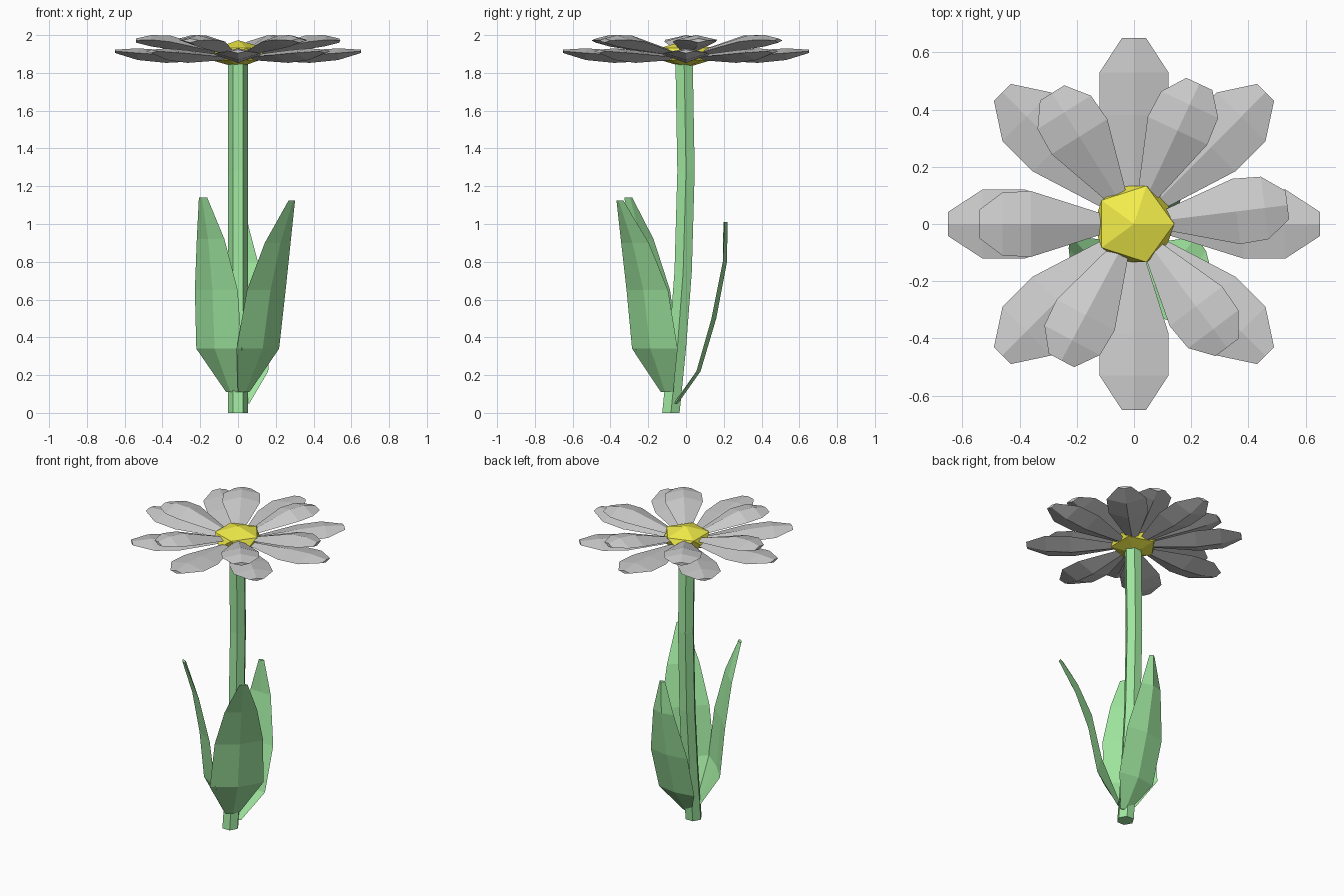
import bpy
from math import cos, sin, radians, tau
from mathutils import Vector

if "Cube" in bpy.data.objects:
    bpy.data.objects.remove(bpy.data.objects["Cube"])


def material(name, rgb):
    m = bpy.data.materials.new(name)
    m.diffuse_color = (*rgb, 1)
    m.use_nodes = True
    m.node_tree.nodes["Principled BSDF"].inputs["Base Color"].default_value = m.diffuse_color
    return m


GREEN = material("leaf_green", (0.35, 0.80, 0.35))
YELLOW = material("centre_yellow", (0.90, 0.86, 0.07))


def loft(name, rings, mat=None):
    """Closed flat-shaded skin through rings of equal point count."""
    n = len(rings[0])
    verts = [p for ring in rings for p in ring]
    faces = [tuple(range(n))[::-1],
             tuple(range(len(verts) - n, len(verts)))]
    for r in range(len(rings) - 1):
        for i in range(n):
            a, b = r * n + i, r * n + (i + 1) % n
            faces.append((a, b, b + n, a + n))
    mesh = bpy.data.meshes.new(name)
    mesh.from_pydata(verts, [], faces)
    mesh.update()
    ob = bpy.data.objects.new(name, mesh)
    bpy.context.collection.objects.link(ob)
    if mat:
        mesh.materials.append(mat)
    return ob


# Stem: hexagonal tube leaning slightly
stem_path = [(-0.08, 0), (-0.045, 0.35), (-0.015, 0.75), (0, 1.28), (-0.01, 1.86)]
loft("stem", [[(0.053 * cos(tau * i / 6), y + 0.053 * sin(tau * i / 6), z)
               for i in range(6)] for y, z in stem_path], GREEN)


# Leaves: cupped blades, rows of (x, y, z, half width, outward bulge)
def leaf(name, azimuth, rows):
    a = radians(azimuth)
    out, side = Vector((cos(a), sin(a), 0)), Vector((-sin(a), cos(a), 0))
    rings = []
    for x, y, z, hw, bulge in rows:
        c = Vector((x, y, z))
        rings.append([c - side * hw, c + out * bulge,
                      c + side * hw, c + out * (bulge - 0.022)])
    # ring runs right, outer, left, inner: counter-clockwise about z
    loft(name, [[r[0], r[1], r[2], r[3]] for r in rings], GREEN)


leaf("leaf_front_right", -43, [
    (0.03, -0.10, 0.11, 0.045, 0.015), (0.105, -0.165, 0.34, 0.165, 0.035),
    (0.15, -0.205, 0.65, 0.15, 0.03), (0.21, -0.27, 0.90, 0.10, 0.02),
    (0.285, -0.35, 1.125, 0.025, 0.01)])
leaf("leaf_front_left", -133, [
    (-0.03, -0.09, 0.11, 0.045, 0.015), (-0.10, -0.155, 0.34, 0.165, 0.035),
    (-0.115, -0.19, 0.65, 0.155, 0.03), (-0.145, -0.24, 0.92, 0.10, 0.02),
    (-0.185, -0.305, 1.14, 0.03, 0.01)])
leaf("leaf_back", 90, [
    (0.03, -0.055, 0.05, 0.03, 0.012), (0.03, 0.055, 0.22, 0.13, 0.022),
    (0.03, 0.135, 0.50, 0.135, 0.025), (0.03, 0.195, 0.80, 0.075, 0.022),
    (0.03, 0.205, 1.01, 0.02, 0.015)])


# Petals: faceted lens sections, rows of (radius, half width, edge z, top z, bottom z)
LOWER = [(0.06, 0.02, 1.88, 1.89, 1.87), (0.38, 0.12, 1.895, 1.92, 1.853),
         (0.53, 0.12, 1.905, 1.93, 1.868), (0.65, 0.042, 1.915, 1.923, 1.905)]
UPPER = [(0.06, 0.02, 1.90, 1.91, 1.89), (0.36, 0.115, 1.965, 1.998, 1.925),
         (0.46, 0.11, 1.975, 2.0, 1.94), (0.54, 0.05, 1.972, 1.982, 1.96)]


def petal(name, azimuth, rows):
    a = radians(azimuth)
    rings = []
    for r, hw, edge, top, bottom in rows:
        section = [(-hw, edge), (0, bottom), (hw, edge), (0, top)]
        # mid points sit slightly further out for a rounded tip
        rings.append([(r * cos(a) - s * sin(a), r * sin(a) + s * cos(a), z)
                      for s, z in reversed(section)][::-1])
    loft(name, rings)


for i in range(8):
    petal(f"petal_lower_{i + 1}", 45 * i, LOWER)
for i, az in enumerate((65, 7, -53, -118, 180, 122)):
    petal(f"petal_upper_{i + 1}", az, UPPER)

# Flower centre: flattened icosahedron
bpy.ops.mesh.primitive_ico_sphere_add(subdivisions=1, radius=1, location=(0, 0, 1.90))
centre = bpy.context.object
centre.name = "flower_centre"
centre.scale = (0.157, 0.157, 0.073)
centre.data.materials.append(YELLOW)

# Consistent outward normals
import bmesh
for ob in bpy.context.collection.objects:
    bm = bmesh.new()
    bm.from_mesh(ob.data)
    bmesh.ops.recalc_face_normals(bm, faces=bm.faces)
    bm.to_mesh(ob.data)
    bm.free()
